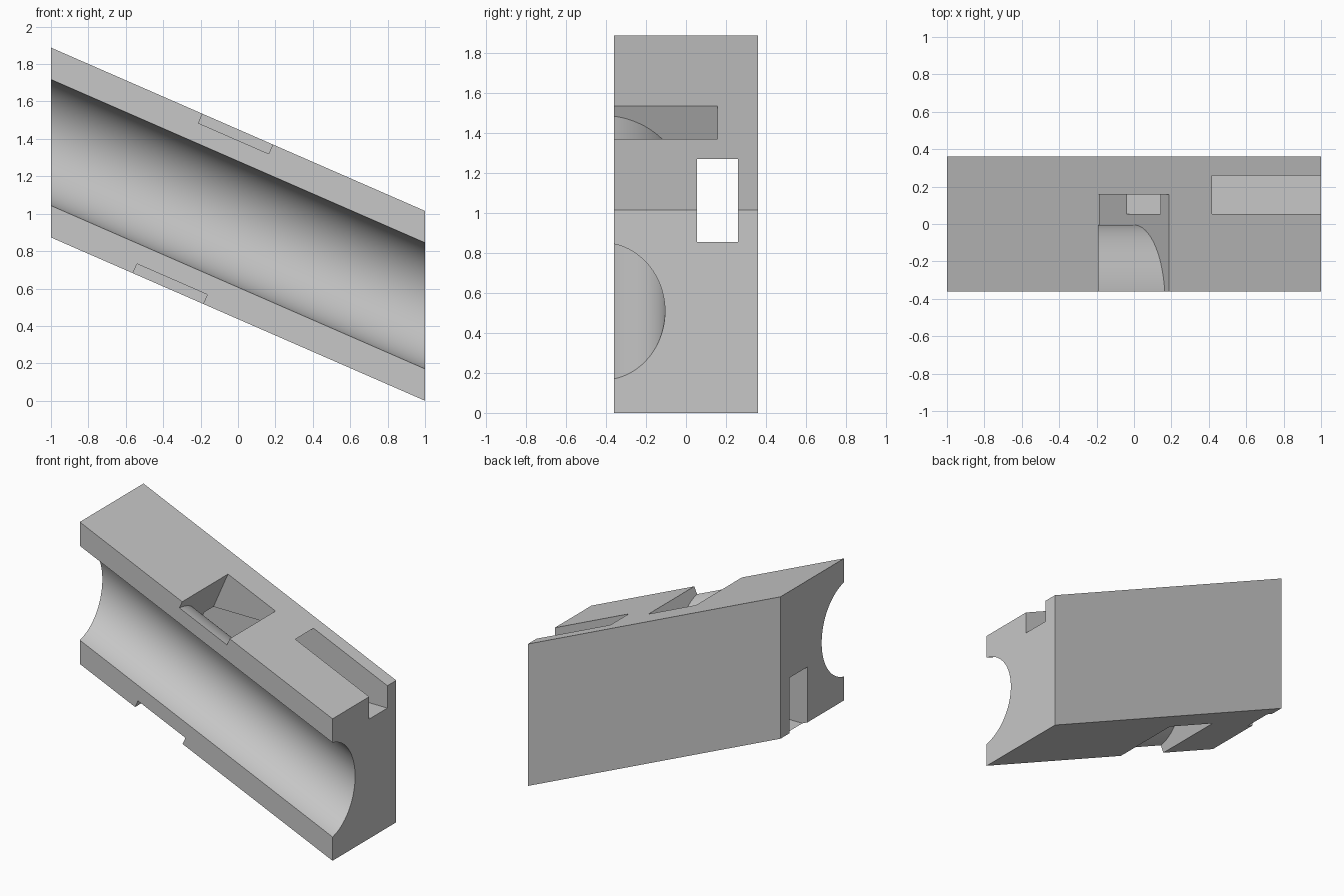
import bpy, bmesh, math
from mathutils import Matrix, Vector

cube = bpy.data.objects.get("Cube")
if cube:
    bpy.data.objects.remove(cube)

DEPTH = 0.36        # half thickness in y
DROP = 0.873        # fall of the block over its length
HEIGHT = 1.015      # vertical height of the block
MID = (DROP + HEIGHT) / 2
AXIS_Y = -0.42      # centre line of the round groove
SLOPE = math.atan2(DROP, 2)
FRAME = Matrix.Translation((0, 0, MID)) @ Matrix.Rotation(SLOPE, 4, 'Y')

grey = bpy.data.materials.new("plain grey")
grey.use_nodes = True
grey.diffuse_color = (0.57, 0.57, 0.57, 1)
grey.node_tree.nodes["Principled BSDF"].inputs["Base Color"].default_value = grey.diffuse_color


def finish(name, bm):
    bmesh.ops.recalc_face_normals(bm, faces=bm.faces)
    mesh = bpy.data.meshes.new(name)
    bm.to_mesh(mesh)
    bm.free()
    mesh.materials.append(grey)
    obj = bpy.data.objects.new(name, mesh)
    bpy.context.collection.objects.link(obj)
    return obj


def box(name, low, high, frame=Matrix()):
    low, high = Vector(low), Vector(high)
    bm = bmesh.new()
    size = Matrix.Diagonal((high - low).to_4d())
    size[3][3] = 1
    bmesh.ops.create_cube(bm, size=1, matrix=frame @ Matrix.Translation((low + high) / 2) @ size)
    return finish(name, bm)


def rod(name, radius):
    bm = bmesh.new()
    lie = Matrix.Translation((0, AXIS_Y, 0)) @ Matrix.Rotation(math.pi / 2, 4, 'Y')
    bmesh.ops.create_cone(bm, cap_ends=True, segments=128, radius1=radius,
                          radius2=radius, depth=4, matrix=FRAME @ lie)
    return finish(name, bm)


def cut(target, cutter):
    mod = target.modifiers.new("cut", 'BOOLEAN')
    mod.operation, mod.solver, mod.object = 'DIFFERENCE', 'EXACT', cutter
    bpy.context.view_layer.objects.active = target
    bpy.ops.object.modifier_apply(modifier=mod.name)
    bpy.data.objects.remove(cutter)


# Slanted block with upright ends
bm = bmesh.new()
outline = [(-1, DROP), (1, 0), (1, HEIGHT), (-1, DROP + HEIGHT)]
face = bm.faces.new([bm.verts.new((x, -DEPTH, z)) for x, z in outline])
side = bmesh.ops.extrude_face_region(bm, geom=[face])["geom"]
bmesh.ops.translate(bm, vec=(0, 2 * DEPTH, 0),
                    verts=[v for v in side if isinstance(v, bmesh.types.BMVert)])
block = finish("slanted_block", bm)

# Round groove along the front
cut(block, rod("groove_cutter", 0.315))

# Strap passage wrapping behind the groove, from top to bottom
strap = box("strap_cutter", (-0.41, -0.6, -0.8), (0, 0.158, 0.8), FRAME)
cut(strap, rod("strap_core", 0.415))
cut(block, strap)

# Level channel running from end to end
cut(block, box("channel_cutter", (-1.2, 0.054, 0.855), (1.2, 0.26, 1.27)))

# Smooth curved walls, crisp edges
bpy.ops.object.select_all(action='DESELECT')
block.select_set(True)
bpy.context.view_layer.objects.active = block
bpy.ops.object.shade_smooth_by_angle(angle=math.radians(30))
